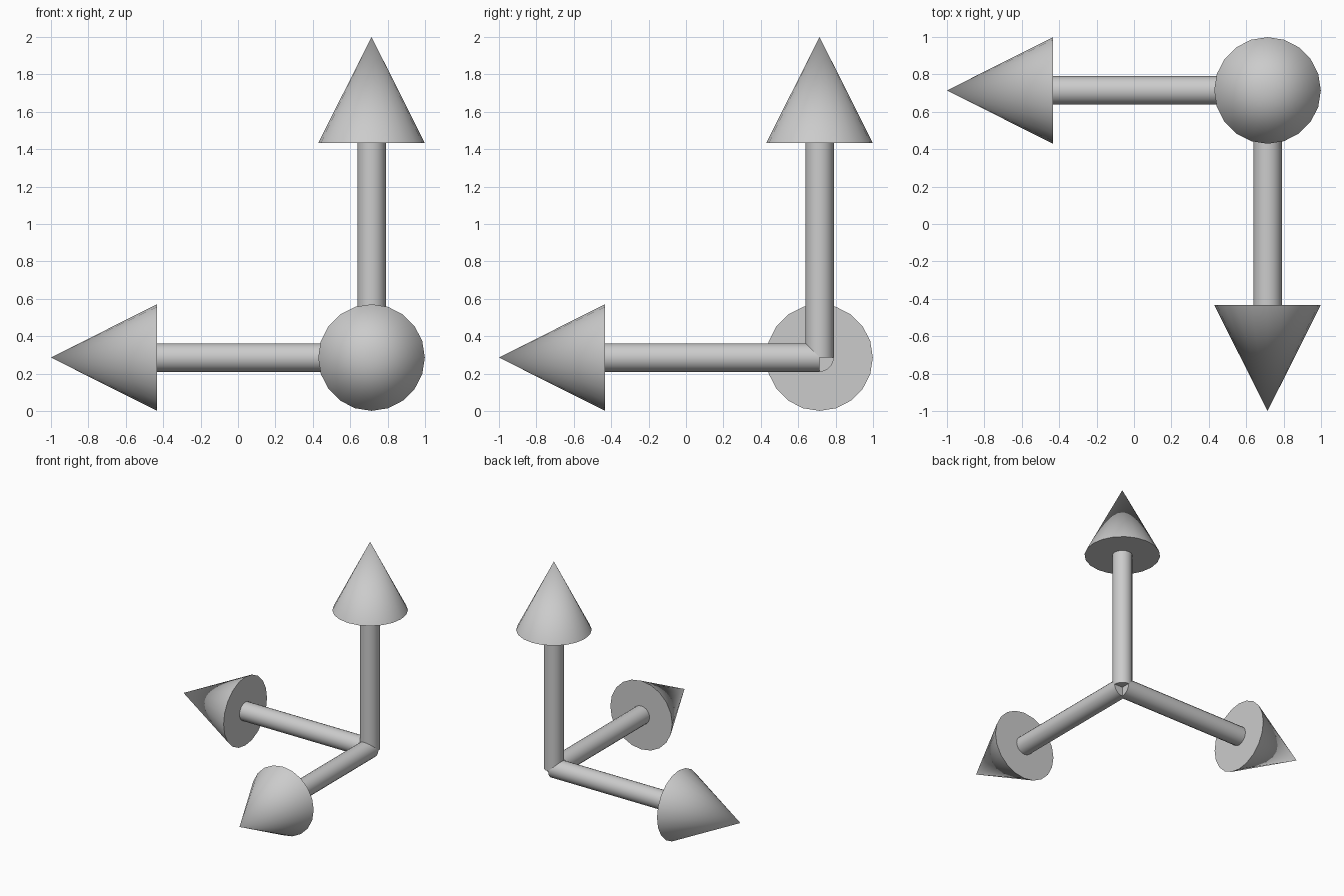
import bpy
from mathutils import Vector

if "Cube" in bpy.data.objects:
    bpy.data.objects.remove(bpy.data.objects["Cube"])

SIDES = 20
ORIGIN = Vector((0.714, 0.714, 0.286))   # shared corner of the three arrows
LENGTH, HEAD_LENGTH = 1.714, 0.567
SHAFT_RADIUS, HEAD_RADIUS = 0.076, 0.285


def cone(name, direction, start, end, r1, r2):
    """Round part along a direction, between two distances from the corner."""
    d = Vector(direction)
    bpy.ops.mesh.primitive_cone_add(
        vertices=SIDES, radius1=r1, radius2=r2, depth=end - start,
        location=ORIGIN + d * (start + end) / 2,
        rotation=d.to_track_quat('Z', 'Y').to_euler())
    obj = bpy.context.object
    obj.name = name
    bpy.ops.object.shade_smooth_by_angle()


# three arrows: left, front and up, each a flat-ended shaft with a pointed head
for label, direction in (("left", (-1, 0, 0)), ("front", (0, -1, 0)), ("up", (0, 0, 1))):
    base = LENGTH - HEAD_LENGTH
    cone(label + "_arrow_shaft", direction, 0, base, SHAFT_RADIUS, SHAFT_RADIUS)
    cone(label + "_arrow_head", direction, base, LENGTH, HEAD_RADIUS, 0)
